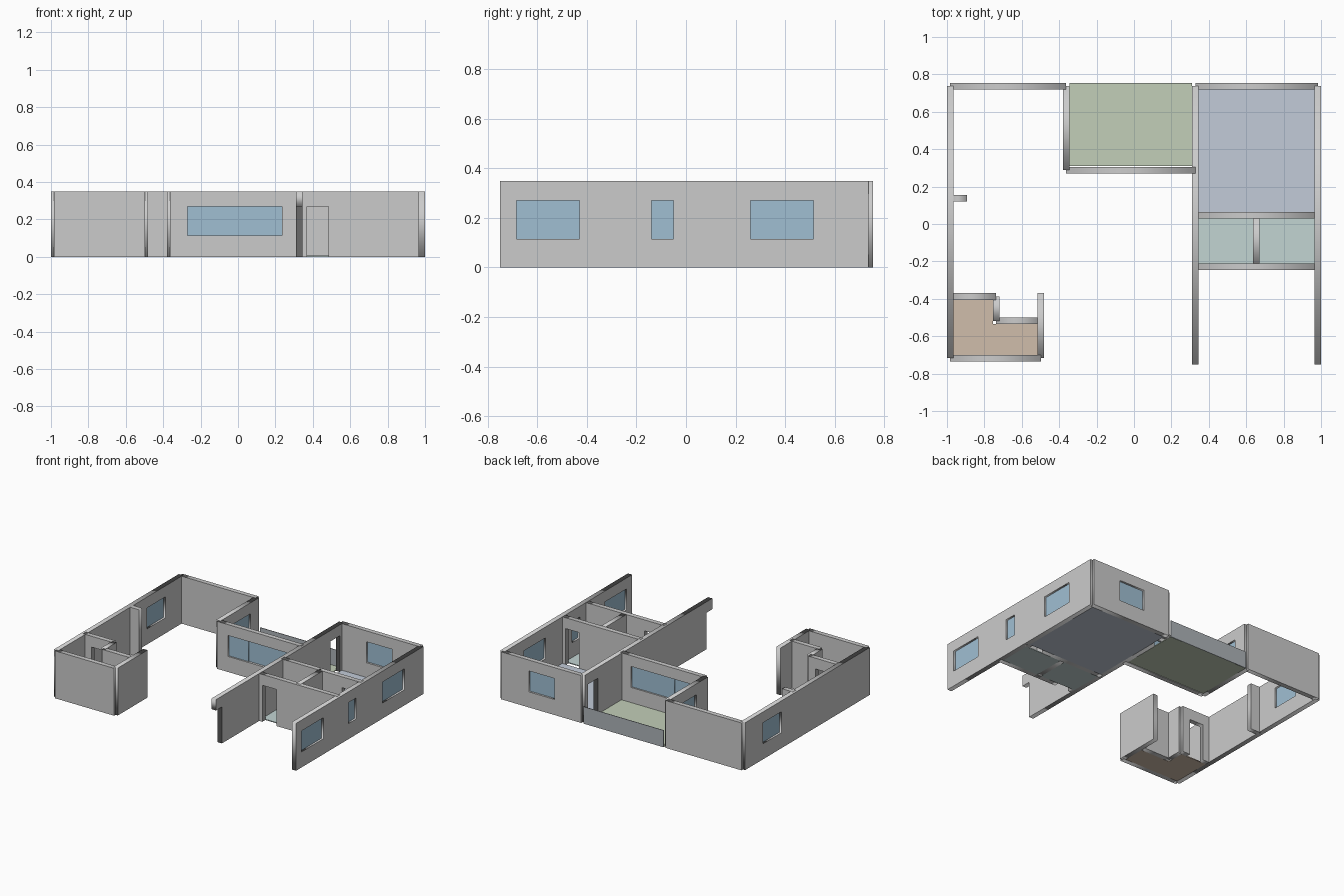
import bpy
from mathutils import Matrix, Vector

if "Cube" in bpy.data.objects:
    bpy.data.objects.remove(bpy.data.objects["Cube"])

H, T = 0.35, 0.035        # wall height and thickness
SILL, HEAD = 0.115, 0.27  # window sill, top of windows and doors


def material(name, rgb):
    m = bpy.data.materials.new(name)
    m.diffuse_color = (*rgb, 1)
    m.use_nodes = True
    m.node_tree.nodes["Principled BSDF"].inputs["Base Color"].default_value = m.diffuse_color
    return m


GLASS = material("glass_blue", (0.35, 0.52, 0.65))
PANEL = material("panel_grey", (0.42, 0.45, 0.48))
GREEN = material("floor_green", (0.54, 0.62, 0.48))
BLUE = material("floor_blue", (0.54, 0.60, 0.69))
TEAL = material("floor_teal", (0.54, 0.66, 0.65))
TAN = material("floor_tan", (0.63, 0.51, 0.41))


def extrude(name, loops, thick, matrix, mat=None):
    """Solid from a flat outline (first loop) with holes (other loops)."""
    cu = bpy.data.curves.new(name, 'CURVE')
    cu.dimensions = '2D'
    cu.fill_mode = 'BOTH'
    cu.extrude = thick / 2
    for pts in loops:
        sp = cu.splines.new('POLY')
        sp.points.add(len(pts) - 1)
        for p, (u, v) in zip(sp.points, pts):
            p.co = (u, v, 0, 1)
        sp.use_cyclic_u = True
    ob = bpy.data.objects.new(name, cu)
    bpy.context.collection.objects.link(ob)
    ob.matrix_world = matrix
    bpy.ops.object.select_all(action='DESELECT')
    ob.select_set(True)
    bpy.context.view_layer.objects.active = ob
    bpy.ops.object.convert(target='MESH')
    ob = bpy.context.view_layer.objects.active
    if mat:
        ob.data.materials.append(mat)
    return ob


def rect(a, b, lo, hi):
    return [(a, lo), (b, lo), (b, hi), (a, hi)]


def upright(axis, c):
    """Frame with local x along the wall and local y pointing up."""
    d = Vector((1, 0, 0)) if axis == 'x' else Vector((0, 1, 0))
    up = Vector((0, 0, 1))
    m = Matrix((d, up, d.cross(up))).transposed().to_4x4()
    m.translation = (0, c, 0) if axis == 'x' else (c, 0, 0)
    return m


def wall(name, axis, c, a, b, doors=(), windows=(), split=None):
    """Wall along an axis at offset c; doors and windows are (start, end)."""
    outline = [] if any(d[0] <= a for d in doors) else [(a, 0)]
    for s, e in doors:
        if s > a:
            outline.append((s, 0))
        outline += [(s, HEAD), (e, HEAD), (e, 0)]
    outline += [(b, 0), (b, H), (a, H)]
    holes = [rect(s, e, SILL, HEAD) for s, e in windows]
    extrude(name, [outline] + holes, T, upright(axis, c))
    for s, e in windows:
        parts = [(s, split, -0.003), (split, e, 0.003)] if split else [(s, e, 0)]
        for p, q, off in parts:
            extrude(name + "_glass", [rect(p, q, SILL, HEAD)], 0.006,
                    upright(axis, c + off), GLASS)


def floor(name, pts, mat):
    extrude(name, [pts], 0.006, Matrix.Translation((0, 0, 0.003)), mat)


# Left wing
wall("left_wall", 'y', -0.9825, -0.7175, 0.7375, windows=[(0.315, 0.53)])
wall("back_left_wall", 'x', 0.7375, -0.9825, -0.3625)
wall("left_stub", 'x', 0.1375, -0.9825, -0.892)

# Small L-shaped room
wall("small_room_front", 'x', -0.7175, -0.9825, -0.4975)
wall("small_room_right", 'y', -0.4975, -0.7175, -0.37)
wall("small_room_back", 'x', -0.3875, -0.9825, -0.7375, doors=[(-0.915, -0.80)])
wall("small_room_step_side", 'y', -0.7375, -0.5175, -0.3875)
wall("small_room_step_back", 'x', -0.5175, -0.7375, -0.4975)

# Terrace
wall("terrace_left_wall", 'y', -0.3625, 0.2875, 0.7375, windows=[(0.42, 0.64)])
wall("terrace_front_wall", 'x', 0.2875, -0.3625, 0.3275,
     windows=[(-0.27, 0.235)], split=-0.11)
extrude("terrace_parapet", [rect(-0.345, 0.31, 0, 0.125)], 0.004,
        upright('x', 0.753), PANEL)

# Right wing
wall("right_wall", 'y', 0.9825, -0.75, 0.7375,
     windows=[(-0.685, -0.43), (-0.14, -0.05), (0.26, 0.515)])
wall("inner_long_wall", 'y', 0.3275, -0.75, 0.7375,
     doors=[(-0.75, -0.68), (0.585, 0.70)])
wall("back_right_wall", 'x', 0.7375, 0.3275, 0.9825, windows=[(0.545, 0.755)])
wall("big_room_front", 'x', 0.0475, 0.3275, 0.9825, doors=[(0.83, 0.94)])
wall("hall_front", 'x', -0.2275, 0.3275, 0.9825, doors=[(0.37, 0.485)])
wall("hall_divider", 'y', 0.6525, -0.2275, 0.0475)

# Floors
floor("terrace_floor", rect(-0.345, 0.31, 0.31, 0.751), GREEN)
floor("big_room_floor", rect(0.345, 0.965, 0.065, 0.72), BLUE)
floor("hall_floor", rect(0.345, 0.635, -0.21, 0.03), TEAL)
floor("wash_room_floor", rect(0.67, 0.965, -0.21, 0.03), TEAL)
floor("small_room_floor", [(-0.965, -0.70), (-0.515, -0.70), (-0.515, -0.535),
                           (-0.755, -0.535), (-0.755, -0.405), (-0.965, -0.405)], TAN)
